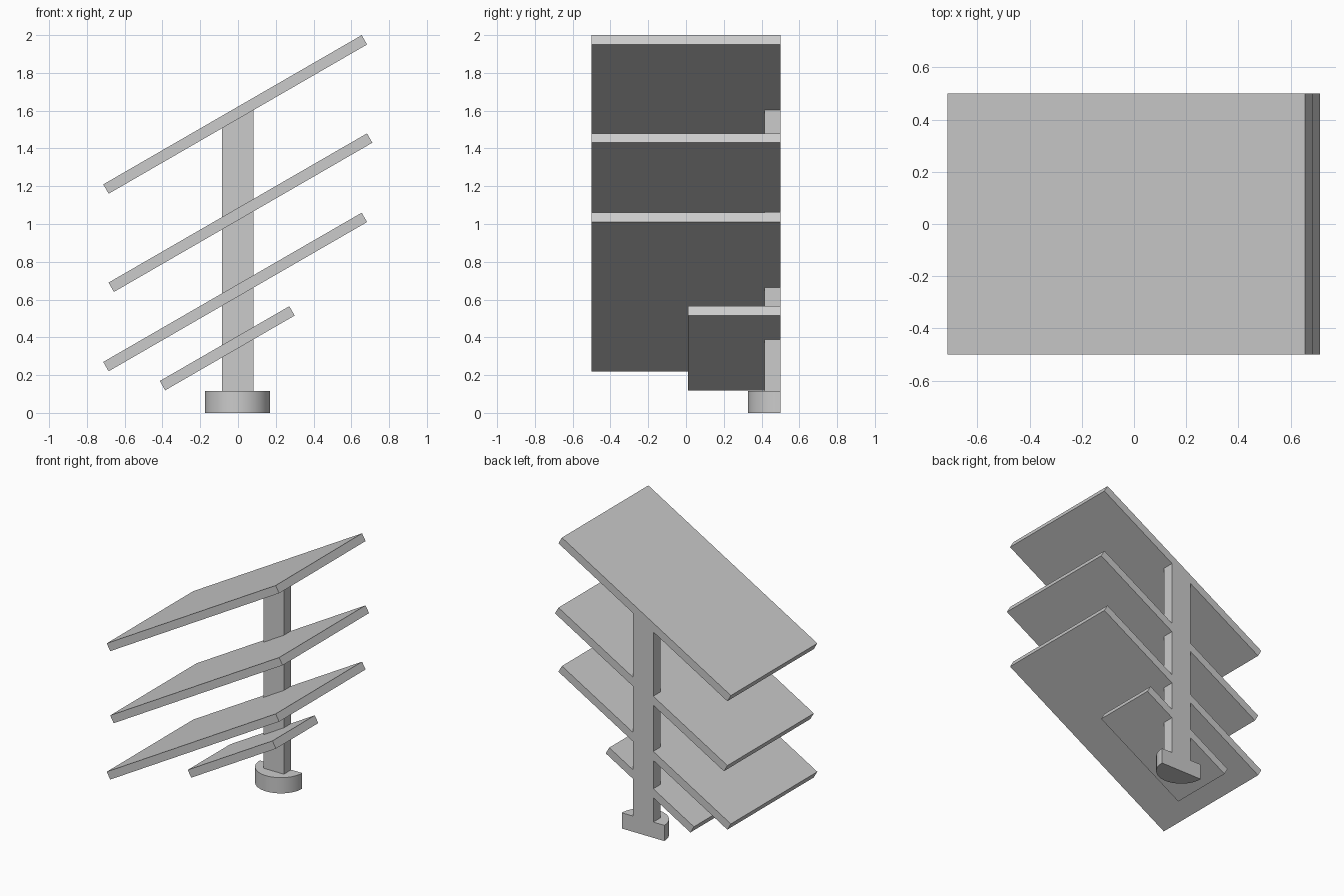
import bpy
import bmesh
import math
from mathutils import Vector, Matrix

if "Cube" in bpy.data.objects:
    bpy.data.objects.remove(bpy.data.objects["Cube"], do_unlink=True)

grey = bpy.data.materials.new("light_grey")
grey.use_nodes = True
COLOUR = (0.6, 0.6, 0.6, 1)
grey.diffuse_color = COLOUR
grey.node_tree.nodes["Principled BSDF"].inputs["Base Color"].default_value = COLOUR

TILT = math.radians(30)
THICK = 0.057
BACK = 0.5
HALF_DROP = THICK / 2 / math.cos(TILT)


def prism(name, points, direction):
    """Solid made by extruding a flat outline along a direction."""
    bm = bmesh.new()
    face = bm.faces.new([bm.verts.new(p) for p in points])
    grown = bmesh.ops.extrude_face_region(bm, geom=[face])["geom"]
    bmesh.ops.translate(bm, vec=direction, verts=[v for v in grown if isinstance(v, bmesh.types.BMVert)])
    bmesh.ops.recalc_face_normals(bm, faces=bm.faces)
    mesh = bpy.data.meshes.new(name)
    bm.to_mesh(mesh)
    bm.free()
    mesh.materials.append(grey)
    obj = bpy.data.objects.new(name, mesh)
    bpy.context.collection.objects.link(obj)
    return obj


def shelf(name, x, z, length, depth):
    """Tilted board, flush with the back plane."""
    turn = Matrix.Rotation(-TILT, 3, 'Y')
    corners = [(-1, -1), (1, -1), (1, 1), (-1, 1)]
    outline = [turn @ Vector((sx * length / 2, 0, sz * THICK / 2)) + Vector((x, BACK, z))
               for sx, sz in corners]
    prism(name, outline, (0, -depth, 0))


# Shelves, lowest first: name, centre x, centre z, length, depth
shelves = [
    ("small_shelf", -0.057, 0.342, 0.792, 0.49),
    ("lower_shelf", -0.015, 0.64, 1.58, 1.0),
    ("middle_shelf", 0.013, 1.06, 1.58, 1.0),
    ("top_shelf", -0.015, 1.58, 1.58, 1.0),
]
for spec in shelves:
    shelf(*spec)

# Post, in sections that meet the sloping faces of the shelves
POST_X = (-0.085, 0.081)
BASE_TOP = 0.115
floor = [BASE_TOP, BASE_TOP]
for name, cx, cz, length, depth in shelves:
    middle = [cz + (x - cx) * math.tan(TILT) for x in POST_X]
    low, high = [m - HALF_DROP for m in middle], [m + HALF_DROP for m in middle]
    outline = [(POST_X[0], BACK, floor[0]), (POST_X[1], BACK, floor[1]),
               (POST_X[1], BACK, low[1]), (POST_X[0], BACK, low[0])]
    prism("post_below_" + name, outline, (0, -0.085, 0))
    floor = high

# Half-round foot
RADIUS, STEPS = 0.172, 32
arc = [(-0.002 + RADIUS * math.cos(math.pi * i / STEPS),
        BACK - RADIUS * math.sin(math.pi * i / STEPS), 0) for i in range(STEPS + 1)]
foot = prism("foot", arc, (0, 0, BASE_TOP))
bpy.ops.object.select_all(action='DESELECT')
foot.select_set(True)
bpy.context.view_layer.objects.active = foot
bpy.ops.object.shade_smooth_by_angle(angle=math.radians(30))
